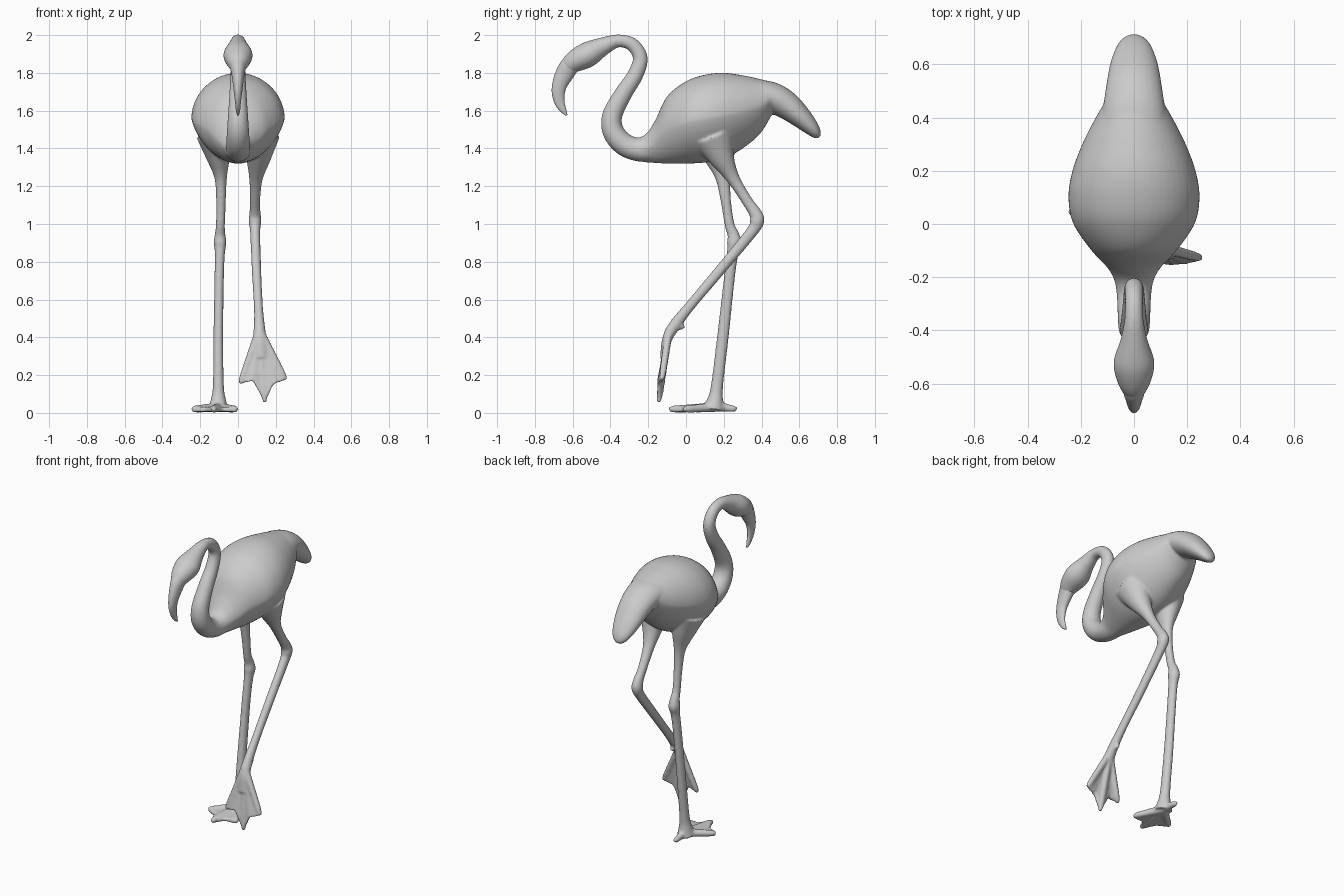
import bpy, bmesh, math
from mathutils import Vector


def spline(pts, n=7):
    """Catmull-Rom through tuples of any length."""
    v = [Vector(p) for p in pts]
    v = [v[0] * 2 - v[1]] + v + [v[-1] * 2 - v[-2]]
    out = []
    for i in range(1, len(v) - 2):
        a, b, c, d = v[i - 1:i + 3]
        for k in range(n):
            t = k / n
            out.append(0.5 * (2 * b + (c - a) * t + (2 * a - 5 * b + 4 * c - d) * t * t
                              + (3 * b - a - 3 * c + d) * t ** 3))
    return out + [v[-2]]


def loft(bm, pts, fixed=None, pinch=0.0, sides=28):
    """Elliptical tube; pts are (x, y, z), followed by (half width, half depth)."""
    path = spline([Vector(p[:3]) for p in pts])
    radii = spline([(p[3], p[4], 0) for p in pts])
    rings = []
    for i, (p, r) in enumerate(zip(path, radii)):
        t = fixed or (path[min(i + 1, len(path) - 1)] - path[max(i - 1, 0)]).normalized()
        side = (Vector((1, 0, 0)) - t * t.x).normalized()
        up = side.cross(t)
        ring = []
        for k in range(sides):
            a = math.tau * k / sides
            w = r.x * math.cos(a)
            if math.sin(a) < 0:
                w *= 1 + pinch * math.sin(a)
            ring.append(bm.verts.new(p + side * w + up * max(r.y, 0.004) * math.sin(a)))
        rings.append(ring)
    for a, b in zip(rings, rings[1:]):
        for k in range(sides):
            j = (k + 1) % sides
            bm.faces.new((a[k], a[j], b[j], b[k]))
    bm.faces.new(rings[0][::-1])
    bm.faces.new(rings[-1])


def web(bm, root, rim, offset):
    """Thin membrane fanned from the ankle to a rim of points."""
    off = Vector(offset)
    lo = [bm.verts.new(Vector(p) - off) for p in [root] + rim]
    hi = [bm.verts.new(Vector(p) + off) for p in [root] + rim]
    n = len(lo)
    for i in range(1, n - 1):
        bm.faces.new((lo[0], lo[i + 1], lo[i]))
        bm.faces.new((hi[0], hi[i], hi[i + 1]))
    for i in range(n):
        j = (i + 1) % n
        bm.faces.new((lo[i], lo[j], hi[j], hi[i]))


def finish(bm, name, voxel, smooth):
    bmesh.ops.recalc_face_normals(bm, faces=bm.faces)
    me = bpy.data.meshes.new(name)
    bm.to_mesh(me)
    bm.free()
    ob = bpy.data.objects.new(name, me)
    bpy.context.collection.objects.link(ob)
    if voxel:
        m = ob.modifiers.new("fuse", 'REMESH')
        m.mode = 'VOXEL'
        m.voxel_size = voxel
        m.use_smooth_shade = True
        s = ob.modifiers.new("soften", 'SMOOTH')
        s.factor = 0.5
        s.iterations = smooth
    for f in me.polygons:
        f.use_smooth = True
    return ob


bm = bmesh.new()

# body: vertical sections (y, top, bottom, half width)
body = [(-0.30, 1.45, 1.345, 0.062), (-0.22, 1.47, 1.328, 0.072), (-0.165, 1.545, 1.323, 0.10),
        (-0.10, 1.675, 1.32, 0.16), (0.0, 1.755, 1.32, 0.228), (0.1, 1.79, 1.325, 0.247),
        (0.2, 1.80, 1.345, 0.232), (0.3, 1.787, 1.40, 0.195), (0.39, 1.768, 1.475, 0.15),
        (0.45, 1.75, 1.57, 0.115), (0.475, 1.735, 1.62, 0.09)]
loft(bm, [(0, y, (t + b) / 2, w, (t - b) / 2) for y, t, b, w in body],
     fixed=Vector((0, 1, 0)), pinch=0.2, sides=48)

# tail
loft(bm, [(0, 0.34, 1.69, 0.13, 0.08), (0, 0.45, 1.672, 0.115, 0.08), (0, 0.53, 1.63, 0.103, 0.075),
          (0, 0.60, 1.572, 0.09, 0.06), (0, 0.66, 1.513, 0.068, 0.043),
          (0, 0.69, 1.477, 0.045, 0.028), (0, 0.704, 1.458, 0.018, 0.012)])

# neck and head
loft(bm, [(0, -0.17, 1.40, 0.075, 0.07), (0, -0.25, 1.393, 0.066, 0.062), (0, -0.33, 1.423, 0.062, 0.06),
          (0, -0.385, 1.49, 0.059, 0.057), (0, -0.39, 1.575, 0.053, 0.053), (0, -0.335, 1.685, 0.046, 0.047),
          (0, -0.268, 1.79, 0.04, 0.042), (0, -0.242, 1.88, 0.036, 0.039), (0, -0.285, 1.95, 0.034, 0.036),
          (0, -0.36, 1.969, 0.036, 0.034), (0, -0.44, 1.94, 0.052, 0.049), (0, -0.52, 1.897, 0.077, 0.067),
          (0, -0.59, 1.86, 0.063, 0.058), (0, -0.64, 1.82, 0.035, 0.04)])

# thighs and legs
loft(bm, [(-0.12, 0.15, 1.47, 0.10, 0.13), (-0.105, 0.175, 1.36, 0.066, 0.085), (-0.092, 0.195, 1.25, 0.034, 0.042),
          (-0.09, 0.21, 1.13, 0.026, 0.028), (-0.093, 0.23, 1.0, 0.024, 0.026), (-0.095, 0.25, 0.945, 0.028, 0.031),
          (-0.095, 0.256, 0.90, 0.034, 0.039), (-0.096, 0.247, 0.845, 0.027, 0.031), (-0.1, 0.228, 0.7, 0.025, 0.029),
          (-0.104, 0.195, 0.4, 0.026, 0.031), (-0.104, 0.165, 0.15, 0.029, 0.032),
          (-0.104, 0.155, 0.07, 0.04, 0.042), (-0.104, 0.145, 0.02, 0.055, 0.06)])
loft(bm, [(0.12, 0.14, 1.47, 0.10, 0.12), (0.108, 0.19, 1.35, 0.066, 0.068), (0.095, 0.25, 1.24, 0.036, 0.035),
          (0.09, 0.325, 1.12, 0.027, 0.029), (0.09, 0.368, 1.055, 0.03, 0.034), (0.09, 0.376, 1.015, 0.034, 0.038),
          (0.091, 0.345, 0.955, 0.027, 0.031), (0.098, 0.18, 0.755, 0.025, 0.028),
          (0.108, 0.02, 0.565, 0.024, 0.027), (0.113, -0.06, 0.463, 0.029, 0.031),
          (0.115, -0.10, 0.39, 0.036, 0.026), (0.12, -0.12, 0.29, 0.035, 0.018)])


def foot(root, tips, notches, offset, r0, r1):
    for tip in tips:
        mid = (Vector(root) + Vector(tip)) / 2
        end = Vector(tip)
        near = mid.lerp(end, 0.75)
        loft(bm, [(*root, r0, r0), (*mid, (r0 + r1) / 2, (r0 + r1) / 2), (*near, r1, r1),
                  (*end, r1 * 0.6, r1 * 0.6)], sides=16)
    web(bm, root, [tips[0], notches[0], tips[1], notches[1], tips[2]], offset)


# standing foot with hind toe
foot((-0.104, 0.15, 0.03), [(-0.242, 0.035, 0.019), (-0.13, -0.09, 0.019), (-0.008, -0.015, 0.019)],
     [(-0.175, 0.0, 0.017), (-0.08, -0.022, 0.017)], (0, 0, 0.012), 0.026, 0.019)
loft(bm, [(-0.104, 0.15, 0.04, 0.03, 0.035), (-0.104, 0.21, 0.028, 0.02, 0.022),
          (-0.104, 0.25, 0.022, 0.016, 0.018), (-0.104, 0.27, 0.02, 0.01, 0.01)])

# raised foot with folded hind toe
foot((0.113, -0.09, 0.44), [(0.012, -0.135, 0.155), (0.142, -0.145, 0.055), (0.252, -0.128, 0.175)],
     [(0.078, -0.142, 0.172), (0.188, -0.142, 0.155)], (0, 0.012, 0.003), 0.022, 0.017)
loft(bm, [(0.113, -0.07, 0.455, 0.022, 0.022), (0.113, -0.03, 0.455, 0.016, 0.016),
          (0.113, -0.008, 0.46, 0.01, 0.01)])
finish(bm, "body_and_legs", 0.0075, 6)

# hooked beak
bm = bmesh.new()
loft(bm, [(0, -0.575, 1.868, 0.045, 0.04), (0, -0.615, 1.838, 0.044, 0.05), (0, -0.645, 1.79, 0.034, 0.048),
          (0, -0.668, 1.74, 0.027, 0.04), (0, -0.676, 1.69, 0.021, 0.034), (0, -0.668, 1.64, 0.015, 0.026),
          (0, -0.648, 1.6, 0.011, 0.016), (0, -0.632, 1.576, 0.005, 0.005)])
finish(bm, "beak", 0, 0)
